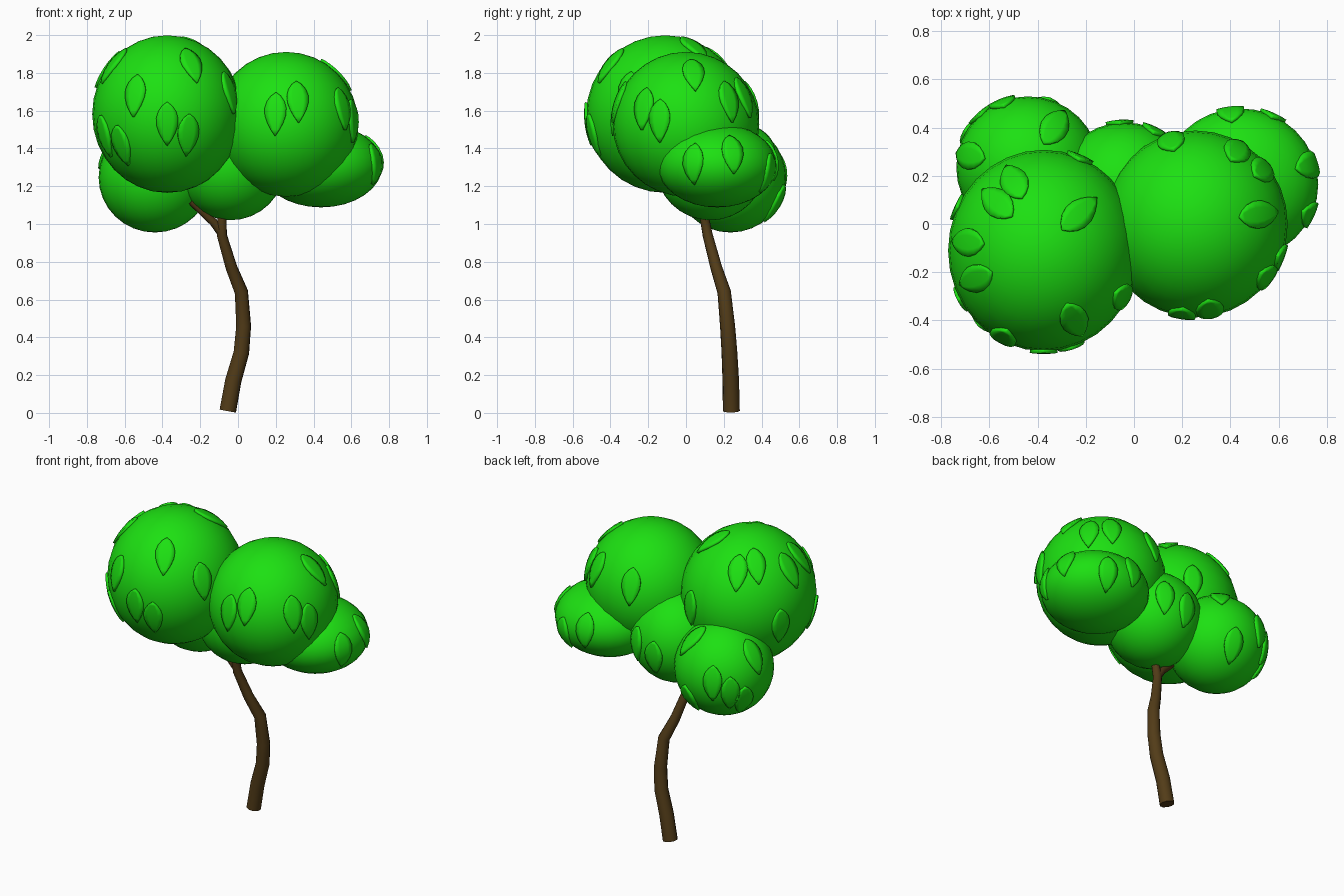
import bpy
import bmesh
from mathutils import Vector

if "Cube" in bpy.data.objects:
    bpy.data.objects.remove(bpy.data.objects["Cube"])


def material(name, rgb):
    m = bpy.data.materials.new(name)
    m.diffuse_color = (*rgb, 1)
    m.use_nodes = True
    m.node_tree.nodes["Principled BSDF"].inputs["Base Color"].default_value = m.diffuse_color
    return m


GREEN = material("foliage_green", (0.012, 0.75, 0.006))
BROWN = material("bark_brown", (0.085, 0.045, 0.009))


def smooth(ob, angle):
    bpy.ops.object.select_all(action='DESELECT')
    ob.select_set(True)
    bpy.context.view_layer.objects.active = ob
    bpy.ops.object.shade_smooth_by_angle(angle=angle)


def limb(name, points):
    """Tapered round limb through (x, y, z, radius) points."""
    cu = bpy.data.curves.new(name, 'CURVE')
    cu.dimensions = '3D'
    cu.bevel_depth = 1.0
    cu.bevel_resolution = 3
    cu.use_fill_caps = True
    sp = cu.splines.new('POLY')
    sp.points.add(len(points) - 1)
    for p, (x, y, z, r) in zip(sp.points, points):
        p.co = (x, y, z, 1)
        p.radius = r
    ob = bpy.data.objects.new(name, cu)
    bpy.context.collection.objects.link(ob)
    bpy.ops.object.select_all(action='DESELECT')
    ob.select_set(True)
    bpy.context.view_layer.objects.active = ob
    bpy.ops.object.convert(target='MESH')
    ob = bpy.context.object
    ob.data.materials.append(BROWN)
    smooth(ob, 0.7)


def clump(name, center, radii):
    """Ellipsoid ball of foliage."""
    bpy.ops.mesh.primitive_uv_sphere_add(segments=32, ring_count=16, radius=1, location=center)
    ob = bpy.context.object
    ob.name = name
    ob.scale = radii
    bpy.ops.object.transform_apply(location=False, rotation=False, scale=True)
    ob.data.materials.append(GREEN)
    smooth(ob, 0.7)


# half outline of a leaf: (height, half width), tip at the bottom
LEAF = [(-0.12, 0.002), (-0.085, 0.024), (-0.05, 0.042), (-0.01, 0.055), (0.03, 0.057),
        (0.065, 0.047), (0.095, 0.027), (0.115, 0.003)]


def leaves(name, center, radii, directions):
    """Raised leaves hugging an ellipsoid, tips pointing down."""
    c, r = Vector(center), Vector(radii)

    def on_surface(p, lift):
        q = Vector((p.x / r.x, p.y / r.y, p.z / r.z))
        s = p / q.length
        n = Vector((s.x / r.x**2, s.y / r.y**2, s.z / r.z**2)).normalized()
        return s + n * lift, n

    bm = bmesh.new()
    for d in directions:
        mid, n = on_surface(Vector(d), 0)
        side = Vector((0, 0, 1)).cross(n).normalized()
        up = n.cross(side)
        rows = []
        for h, w in LEAF:
            rows.append([bm.verts.new(on_surface(mid + up * h + side * w * k, 0.012)[0])
                         for k in (-1, -0.5, 0, 0.5, 1)])
        for a, b in zip(rows, rows[1:]):
            for i in range(4):
                bm.faces.new((a[i], a[i + 1], b[i + 1], b[i]))
    me = bpy.data.meshes.new(name)
    bm.to_mesh(me)
    bm.free()
    ob = bpy.data.objects.new(name, me)
    ob.location = c
    bpy.context.collection.objects.link(ob)
    me.materials.append(GREEN)
    sol = ob.modifiers.new("thickness", 'SOLIDIFY')
    sol.thickness = 0.02
    sol.offset = -1
    smooth(ob, 0.6)


# trunk and the fork under the crown
limb("trunk", [(-0.054, 0.24, 0.01, 0.045), (-0.025, 0.237, 0.17, 0.044), (0.018, 0.23, 0.32, 0.042),
               (0.03, 0.22, 0.46, 0.04), (0.018, 0.202, 0.64, 0.036), (-0.035, 0.16, 0.77, 0.031),
               (-0.085, 0.115, 0.94, 0.027), (-0.085, 0.1, 1.02, 0.025), (-0.06, 0.1, 1.15, 0.02)])
limb("branch_left", [(-0.085, 0.115, 0.95, 0.024), (-0.13, 0.105, 1.01, 0.022), (-0.25, 0.06, 1.12, 0.018)])

# foliage: name, centre, radii, leaf directions from the centre
CLUMPS = [
    ("upper_left", (-0.375, -0.11, 1.582), (0.397, 0.418, 0.417),
     [(-.17, -.365, .10), (0, -.41, -.05), (.11, -.385, -.11), (.13, -.295, .265), (.34, -.2, .12),
      (-.245, -.29, -.17), (-.34, -.2, -.12), (-.29, -.12, .265), (-.195, .2, .30), (-.125, .29, .27),
      (.15, .155, .355), (-.33, .035, .25), (.15, .385, 0), (-.367, .184, -.063)]),
    ("upper_right", (0.255, 0.0, 1.528), (0.383, 0.388, 0.383),
     [(-.055, -.37, .055), (.06, -.355, .12), (.30, -.225, .085), (.358, -.14, .02),
      (.265, .04, .265), (.18, .315, .15), (.285, .23, .125), (-.1, .34, .12)]),
    ("lower_right", (0.44, 0.165, 1.31), (0.325, 0.315, 0.222),
     [(.30, -.13, .01), (.29, .08, .06), (.13, .27, -.04), (-.04, .31, .03)]),
    ("lower_back_left", (-0.44, 0.235, 1.247), (0.298, 0.295, 0.292),
     [(-.11, .278, .018), (-.2, .22, -.047), (.115, .175, .21), (-.25, .05, .15),
      (.078, .25, -.145), (-.24, .14, -.115)]),
    ("lower_middle", (-0.04, 0.13, 1.31), (0.29, 0.292, 0.29),
     [(.13, .265, 0), (-.02, .295, -.045)]),
]
for name, center, radii, directions in CLUMPS:
    clump("foliage_" + name, center, radii)
    leaves("leaves_" + name, center, radii, directions)
